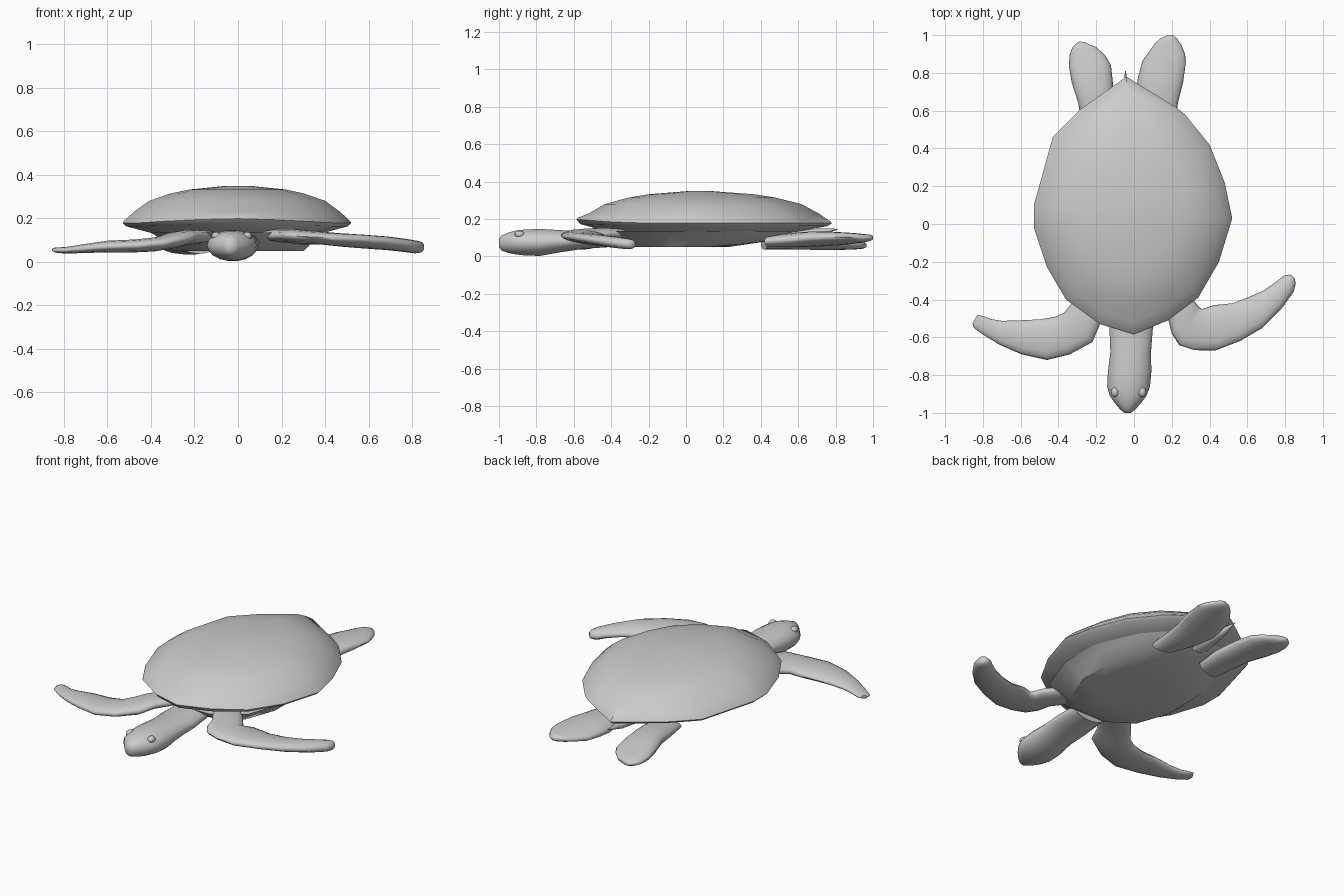
import bpy, bmesh, math
from mathutils import Vector

grey = bpy.data.materials.new("soft_grey")
grey.diffuse_color = (0.6, 0.6, 0.6, 1)


def loft(name, rings, angle=60):
    """Skin closed rings of equal length, capping both ends."""
    bm = bmesh.new()
    rows = [[bm.verts.new(p) for p in r] for r in rings]
    n = len(rows[0])
    for a, b in zip(rows, rows[1:]):
        for i in range(n):
            j = (i + 1) % n
            bm.faces.new((a[i], a[j], b[j], b[i]))
    for row in (rows[0], rows[-1]):
        mid = bm.verts.new(sum((v.co for v in row), Vector()) / n)
        for i in range(n):
            bm.faces.new((row[i], row[(i + 1) % n], mid))
    bmesh.ops.recalc_face_normals(bm, faces=bm.faces)
    mesh = bpy.data.meshes.new(name)
    bm.to_mesh(mesh)
    bm.free()
    return finish(name, mesh, angle)


def finish(name, mesh, angle=60):
    ob = bpy.data.objects.new(name, mesh)
    bpy.context.collection.objects.link(ob)
    mesh.materials.append(grey)
    bpy.ops.object.select_all(action='DESELECT')
    ob.select_set(True)
    bpy.context.view_layer.objects.active = ob
    bpy.ops.object.shade_smooth_by_angle(angle=math.radians(angle))
    return ob


def limb(name, stations, n=14):
    """Oval sections spanning edge to edge: (x1, y1, z1, x2, y2, z2, thickness)."""
    rings = []
    for s in stations:
        a, b, t = Vector(s[:3]), Vector(s[3:6]), s[6] / 2
        mid, half = (a + b) / 2, (b - a) / 2
        up = Vector((0, 0, t))
        rings.append([mid + half * math.cos(k) + up * math.sin(k)
                      for k in (2 * math.pi * i / n for i in range(n))])
    return loft(name, rings, 75)


# Shell: outline rings scaled toward the centre, dome above and belly below
outline = [(-.04, .78), (.22, .62), (.27, .58), (.40, .42), (.48, .22), (.52, .03),
           (.45, -.20), (.34, -.39), (.18, -.51), (0, -.585), (-.18, -.53), (-.36, -.40),
           (-.46, -.23), (-.53, -.02), (-.53, .10), (-.43, .46), (-.28, .61)]
CY = 0.07


def shell_ring(s, z, front=0.0):
    return [(x * s, CY + (y - CY) * s, z + front * max(0, -y - .3) / .285)
            for x, y in outline]


loft("shell", [shell_ring(*r) for r in (
    (.10, .349), (.42, .332), (.58, .314), (.77, .28), (.90, .23), (.99, .187, .02),
    (1, .178, .02), (.97, .163, .01), (.70, .125))], 40)

# Belly plate under the shell
belly = [(.13, .56), (.26, .40), (.36, .15), (.36, -.10), (.28, -.35), (.12, -.47)]
belly += [(-x, y) for x, y in reversed(belly)]
loft("belly", [[(x * s, y * t, z + max(0, y - .2) * k) for x, y in belly]
               for s, t, z, k in ((1.12, 1, .135, 0), (1, .95, .11, 0),
                                  (.84, .75, .05, .08), (.5, .4, .05, 0))], 40)

# Head and neck: oval sections along y (x left, x right, z low, z high)
sections = [(-.40, -.12, .09, .05, .14), (-.55, -.13, .10, .04, .135),
            (-.68, -.125, .09, .02, .142), (-.78, -.138, .092, .002, .148),
            (-.86, -.142, .085, .004, .145), (-.91, -.128, .066, .01, .14),
            (-.95, -.10, .036, .018, .128), (-.985, -.07, .004, .03, .113),
            (-1.0, -.05, -.018, .05, .095)]
limb("head_and_neck", [(x1, y, (a + b) / 2, x2, y, (a + b) / 2, b - a)
                       for y, x1, x2, a, b in sections], 18)

# Eyes: flattened beads on the top sides of the head
for side, x in (("left", -.10), ("right", .043)):
    bpy.ops.mesh.primitive_uv_sphere_add(segments=12, ring_count=8, radius=.024,
                                         location=(x, -.89, .118))
    eye = bpy.context.object
    eye.name = side + "_eye"
    eye.scale = (.9, 1.1, .8)
    eye.data.materials.append(grey)
    bpy.ops.object.shade_smooth_by_angle(angle=math.radians(60))

# Front flippers: leading edge first, trailing edge second
limb("right_front_flipper", [
    (.10, -.40, .12, .24, -.30, .12, .06), (.18, -.50, .12, .32, -.41, .12, .065),
    (.20, -.58, .12, .345, -.44, .11, .07), (.24, -.642, .12, .36, -.45, .105, .065),
    (.32, -.668, .115, .42, -.43, .105, .06), (.43, -.67, .11, .52, -.42, .09, .06),
    (.56, -.62, .105, .60, -.39, .08, .06), (.68, -.55, .095, .69, -.35, .075, .06),
    (.78, -.45, .08, .76, -.30, .07, .06), (.845, -.36, .07, .79, -.275, .065, .058),
    (.855, -.32, .068, .82, -.268, .065, .05), (.853, -.292, .067, .835, -.272, .065, .03)])
limb("left_front_flipper", [
    (-.10, -.42, .12, -.25, -.32, .11, .06), (-.18, -.53, .12, -.33, -.42, .10, .07),
    (-.22, -.625, .11, -.37, -.47, .09, .075), (-.34, -.69, .085, -.42, -.492, .075, .065),
    (-.46, -.72, .075, -.50, -.505, .07, .06), (-.595, -.69, .07, -.60, -.51, .07, .055),
    (-.71, -.64, .06, -.70, -.513, .062, .042), (-.80, -.585, .052, -.76, -.503, .055, .032),
    (-.848, -.55, .052, -.80, -.487, .055, .026), (-.855, -.525, .055, -.83, -.482, .056, .018)])

# Hind flippers: outer edge first, inner edge second
limb("right_hind_flipper", [
    (.22, .42, .08, .08, .46, .08, .06), (.225, .55, .09, .03, .58, .085, .075),
    (.232, .64, .10, .012, .70, .085, .08), (.26, .75, .105, .02, .77, .085, .075),
    (.275, .86, .105, .045, .865, .085, .062), (.27, .90, .105, .085, .92, .09, .052),
    (.25, .95, .10, .11, .955, .095, .045), (.225, .985, .10, .14, .983, .10, .035),
    (.205, 1.0, .10, .175, .998, .10, .02)])
limb("left_hind_flipper", [
    (-.25, .40, .065, -.10, .44, .07, .06), (-.28, .54, .075, -.10, .56, .08, .08),
    (-.295, .64, .08, -.11, .67, .08, .09), (-.33, .75, .075, -.112, .75, .075, .085),
    (-.345, .84, .065, -.122, .84, .07, .065), (-.34, .90, .06, -.15, .89, .065, .05),
    (-.325, .937, .06, -.20, .937, .06, .042), (-.30, .96, .06, -.235, .95, .06, .03),
    (-.285, .966, .06, -.26, .962, .06, .018)])

# Tail: short thin spike
limb("tail", [(-.10, .50, .12, .02, .50, .12, .06), (-.07, .70, .13, -.02, .70, .13, .04),
              (-.052, .77, .14, -.038, .77, .14, .02), (-.047, .81, .145, -.043, .81, .145, .004)], 8)
